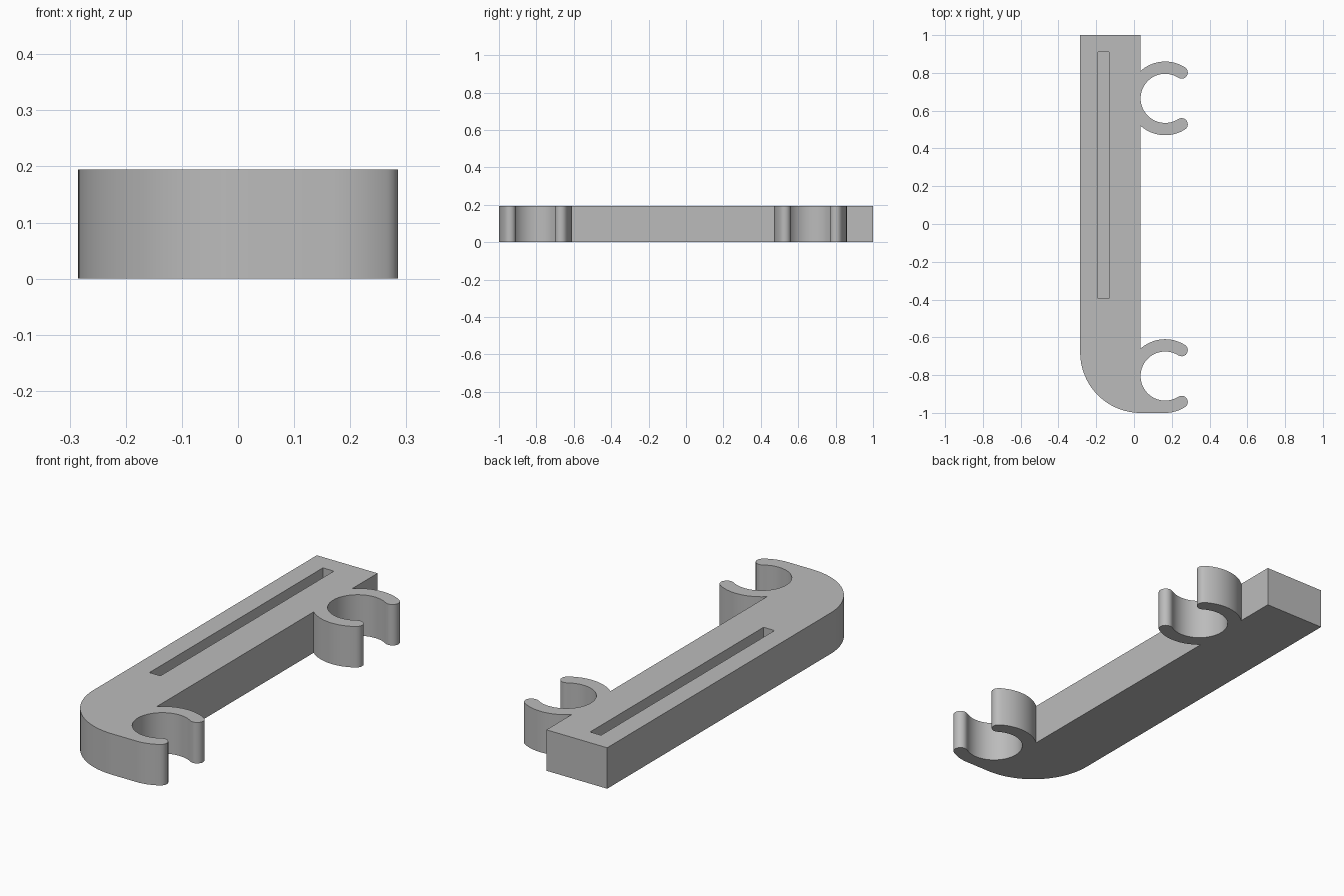
import bpy
import bmesh
from math import cos, sin, pi, radians, acos

cube = bpy.data.objects.get("Cube")
if cube:
    bpy.data.objects.remove(cube, do_unlink=True)

HEIGHT, SLOT_FLOOR = 0.195, 0.095
LEFT, RIGHT, CLIP_X = -0.285, 0.035, 0.165
INNER, OUTER = 0.13, 0.195
MID, TIP = (INNER + OUTER) / 2, (OUTER - INNER) / 2
OPENING = radians(57.4)              # half angle of the clip mouth
JOIN = acos((RIGHT - CLIP_X) / OUTER)  # where a clip meets the bar edge

grey = bpy.data.materials.new("plain grey")
grey.use_nodes = True
grey.diffuse_color = (0.5, 0.5, 0.5, 1)
grey.node_tree.nodes["Principled BSDF"].inputs["Base Color"].default_value = grey.diffuse_color


def arc(cx, cy, r, start, end, steps):
    """Points along an arc, both ends included."""
    angles = [start + (end - start) * i / steps for i in range(steps + 1)]
    return [(cx + r * cos(a), cy + r * sin(a)) for a in angles]


def clip(cy, first, last):
    """Open ring outline, clockwise from its upper to its lower joint."""
    def tip(sign, start, end):
        return arc(CLIP_X + MID * cos(OPENING), cy + sign * MID * sin(OPENING),
                   TIP, start, end, 10)[1:-1]
    return (arc(CLIP_X, cy, OUTER, first, OPENING, 20)
            + tip(1, OPENING, OPENING - pi)
            + arc(CLIP_X, cy, INNER, OPENING, 2 * pi - OPENING, 40)
            + tip(-1, pi - OPENING, -OPENING)
            + arc(CLIP_X, cy, OUTER, -OPENING, last, 20))


# Outline: square end, upper clip, lower clip, rounded corner
outline = [(LEFT, 1), (RIGHT, 1)]
outline += clip(0.665, JOIN, -JOIN)
outline += clip(-0.805, JOIN, -pi / 2)
outline += arc(RIGHT, -0.68, 0.32, -pi / 2, -pi, 24)
slot = [(-0.19, -0.395), (-0.132, -0.395), (-0.132, 0.91), (-0.19, 0.91)]

bm = bmesh.new()


def walls(points, low):
    """Vertical walls around a loop, with a floor; returns the top edges."""
    bottom = [bm.verts.new((x, y, low)) for x, y in points]
    top = [bm.verts.new((x, y, HEIGHT)) for x, y in points]
    bm.faces.new(bottom)
    for i in range(len(points)):
        j = (i + 1) % len(points)
        bm.faces.new((bottom[i], bottom[j], top[j], top[i]))
    return [bm.edges.get((top[i - 1], top[i])) for i in range(len(top))]


# Bar walls, slot pocket and the top face between them
rims = walls(outline, 0) + walls(slot, SLOT_FLOOR)
bmesh.ops.triangle_fill(bm, edges=rims, use_beauty=True)
bmesh.ops.recalc_face_normals(bm, faces=bm.faces)

mesh = bpy.data.meshes.new("clip_bar")
bm.to_mesh(mesh)
bm.free()
mesh.materials.append(grey)
bar = bpy.data.objects.new("clip_bar", mesh)
bpy.context.collection.objects.link(bar)
bpy.ops.object.select_all(action='DESELECT')
bar.select_set(True)
bpy.context.view_layer.objects.active = bar
bpy.ops.object.shade_smooth_by_angle(angle=radians(30))
